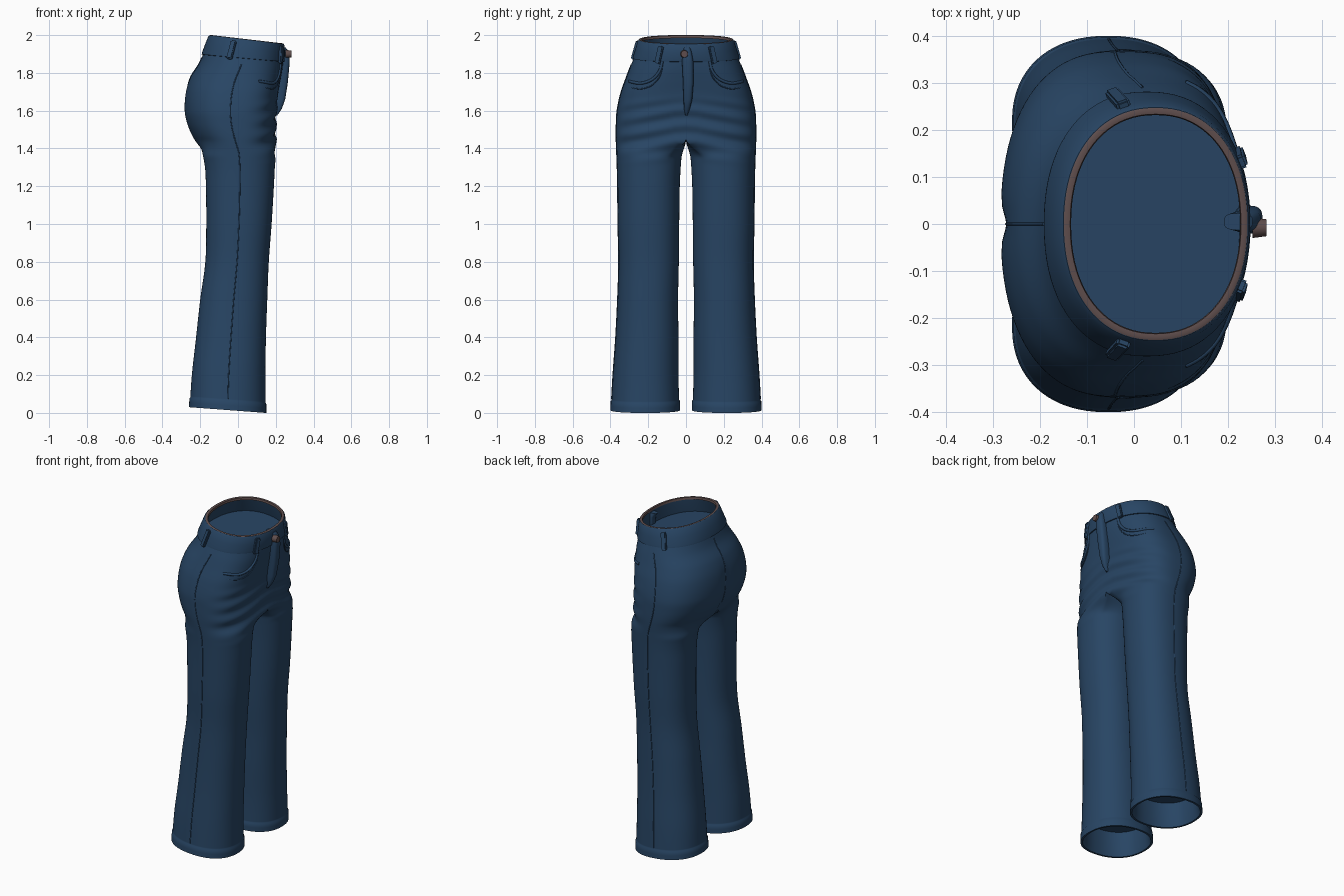
import bpy, bmesh, math
from mathutils import Vector, Matrix

if "Cube" in bpy.data.objects:
    bpy.data.objects.remove(bpy.data.objects["Cube"])

def material(name, rgb):
    m = bpy.data.materials.new(name)
    m.diffuse_color = (*rgb, 1)
    m.use_nodes = True
    m.node_tree.nodes["Principled BSDF"].inputs["Base Color"].default_value = m.diffuse_color
    return m

DENIM = material("denim blue", (0.021, 0.060, 0.128))
BROWN = material("brown lining", (0.115, 0.076, 0.074))

# Height, front x, back x, outer y, inner leg y
ROWS = [(0.0, .146, -.256, .397, .035), (0.2, .145, -.243, .386, .040),
        (0.4, .148, -.222, .372, .040), (0.6, .155, -.200, .362, .042),
        (0.8, .163, -.173, .356, .038), (1.0, .178, -.168, .360, .036),
        (1.2, .190, -.170, .362, .033), (1.3, .195, -.175, .364, .028),
        (1.38, .200, -.192, .367, .022), (1.43, .200, -.222, .369, .020),
        (1.47, .200, -.245, .370, .020), (1.53, .200, -.270, .369, .02),
        (1.6, .204, -.284, .365, .02), (1.7, .213, -.277, .344, .02),
        (1.78, .225, -.250, .318, .02), (1.85, .235, -.205, .294, .02),
        (1.92, .240, -.178, .268, .02), (2.0, .240, -.148, .246, .02)]
CROTCH = 1.45
K, M = 48, 24

def ease(a, b, z):
    t = max(0, min(1, (z - a) / (b - a)))
    return t * t * (3 - 2 * t)

def section(z):
    """Smooth interpolation of the profile table."""
    i = max(k for k in range(len(ROWS) - 1) if ROWS[k][0] <= z or k == 0)
    a, b = ROWS[i], ROWS[i + 1]
    p, q = ROWS[max(i - 1, 0)], ROWS[min(i + 2, len(ROWS) - 1)]
    h = b[0] - a[0]
    t = (z - a[0]) / h
    out = []
    for c in range(1, 5):
        m0 = (b[c] - p[c]) / (b[0] - p[0]) * h
        m1 = (q[c] - a[c]) / (q[0] - a[0]) * h
        out.append((2*t**3 - 3*t*t + 1) * a[c] + (t**3 - 2*t*t + t) * m0
                   + (3*t*t - 2*t**3) * b[c] + (t**3 - t*t) * m1)
    return out

def power(v, n):
    return math.copysign(abs(v) ** (2 / n), v)

def exponents(z):
    hip = ease(1.35, 1.5, z) * (1 - ease(1.7, 1.95, z))
    return 2.2 + 0.8 * hip, 2.2 + 0.2 * hip

def tilt(x, z, xf, xb):
    f = (x - xb) / (xf - xb)
    return z + 0.03 * (1 - f) * (1 - ease(0, .4, z)) - 0.045 * f * ease(1.6, 2.0, z)

def torso_point(z, ang, off=0.0):
    """Point on the hip outline, ang 90 = front, 0 = +y side, -90 = back."""
    xf, xb, yo, _ = section(z)
    cx, hx = (xf + xb) / 2, (xf - xb) / 2 + off
    s, c = math.sin(math.radians(ang)), math.cos(math.radians(ang))
    n = exponents(z)[0 if s > 0 else 1]
    x, y = cx + hx * power(s, n), (yo + off) * power(c, n)
    return Vector((x, y, tilt(x, z, xf, xb)))

def half_ring(z, off=0.0):
    """One leg's outline, which opens into half of the hips above the crotch."""
    xf, xb, yo, yi = section(z)
    blend = ease(1.35, CROTCH, z)
    cx, hx = (xf + xb) / 2, (xf - xb) / 2 + off
    cy, hy = (yo + yi) / 2, (yo - yi) / 2 + off
    fold = ease(1.3, 1.42, z) * (1 - ease(1.58, 1.7, z))
    pts = []
    for i in range(K + M):
        if i <= K:
            phi = 125 - 250 * i / K
            t = torso_point(z, 90 - 180 * i / K, off)
            tx, ty = t.x, t.y
        else:
            v = (i - K) / M
            phi = -125 - 110 * v
            tx, ty = xb + (xf - xb) * v, 0
        r = math.radians(phi)
        lx, ly = cx + hx * power(math.sin(r), 2.25), cy + hy * power(math.cos(r), 2.25)
        x, y = lx + (tx - lx) * blend, ly + (ty - ly) * blend
        # Cloth folds at the front and the cleft at the back
        if x > cx and i <= K:
            x += .006 * fold * math.sin(z * 75 + 14 * y) * ease(cx, xf, x)
        elif i <= K:
            x += .014 * math.exp(-(y / .03) ** 2) * ease(1.4, 1.48, z) * (1 - ease(1.6, 1.8, z))
        pts.append(Vector((x, y, tilt(x, z, xf, xb))))
    return pts

def finish(bm, name, mat, angle=40):
    bmesh.ops.remove_doubles(bm, verts=bm.verts, dist=1e-5)
    bmesh.ops.recalc_face_normals(bm, faces=bm.faces)
    me = bpy.data.meshes.new(name)
    bm.to_mesh(me)
    bm.free()
    me.materials.append(mat)
    ob = bpy.data.objects.new(name, me)
    bpy.context.collection.objects.link(ob)
    bpy.ops.object.select_all(action='DESELECT')
    ob.select_set(True)
    bpy.context.view_layer.objects.active = ob
    bpy.ops.object.shade_smooth_by_angle(angle=math.radians(angle))
    return ob

def loft(bm, rings, cap_start=False, cap_end=False, skip=lambda r, i: False):
    vs = [[bm.verts.new(p) for p in ring] for ring in rings]
    n = len(vs[0])
    for r in range(len(vs) - 1):
        for i in range(n):
            if not skip(r, i):
                bm.faces.new((vs[r][i], vs[r][(i+1) % n], vs[r+1][(i+1) % n], vs[r+1][i]))
    if cap_start:
        bm.faces.new(vs[0])
    if cap_end:
        bm.faces.new(vs[-1])

def tube(name, pts, radius, mat=DENIM):
    cu = bpy.data.curves.new(name, 'CURVE')
    cu.dimensions = '3D'
    cu.bevel_depth, cu.bevel_resolution, cu.use_fill_caps = radius, 2, True
    sp = cu.splines.new('POLY')
    sp.points.add(len(pts) - 1)
    for p, c in zip(sp.points, pts):
        p.co = (*c, 1)
    cu.materials.append(mat)
    ob = bpy.data.objects.new(name, cu)
    bpy.context.collection.objects.link(ob)

# Legs and seat, with turned-in hems
levels = [0, .025, .048, .054] + [.06 + .01 * i for i in range(188)]
bm = bmesh.new()
for side in (1, -1):
    rings = [half_ring(.16, -.012), half_ring(.03, -.014), half_ring(0, -.008)]
    heights = [0, 0, 0] + levels
    rings += [half_ring(z, .004 if z < .05 else 0) for z in levels]
    rings = [[Vector((p.x, p.y * side, p.z)) for p in ring] for ring in rings]
    loft(bm, rings, cap_start=True,
         skip=lambda r, i: i >= K and heights[r] >= CROTCH - 1e-6)
finish(bm, "legs_and_seat", DENIM, 50)

# Waistband with inner wall and closed floor
def waist_ring(z, off):
    half = [torso_point(z, 90 - 180 * i / 40, off) for i in range(41)]
    return half + [Vector((p.x, -p.y, p.z)) for p in half[-2:0:-1]]

bm = bmesh.new()
loft(bm, [waist_ring(z, o) for z, o in ((1.895, -.004), (1.897, .006), (1.905, .008), (1.95, .008),
     (1.99, .007), (1.999, .002), (1.998, -.010), (1.96, -.012), (1.90, -.014))], cap_end=True)
finish(bm, "waistband", DENIM)

# Brown rim lining
rim = []
for o, dz in ((.003, -.006), (.003, 0), (-.003, .003), (-.012, .001), (-.014, -.012)):
    rim.append([p + Vector((0, 0, dz - .002)) for p in waist_ring(2.0, o)])
bm = bmesh.new()
loft(bm, rim)
finish(bm, "waist_rim_lining", BROWN)

# Belt loops
def belt_loop(name, ang, side):
    lo, hi = torso_point(1.885, ang, .010), torso_point(1.985, ang, .012)
    tan = torso_point(1.93, ang + 2) - torso_point(1.93, ang - 2)
    for v in (lo, hi, tan):
        v.y *= side
    up = (hi - lo).normalized()
    out = tan.cross(up).normalized()
    tan = up.cross(out)
    rot = Matrix((tan, out, up)).transposed().to_4x4()
    bm = bmesh.new()
    bmesh.ops.create_cube(bm, size=1, matrix=Matrix.Translation((lo + hi) / 2) @ rot
                          @ Matrix.Diagonal((.03, .02, (hi - lo).length, 1)))
    bmesh.ops.bevel(bm, geom=bm.edges[:], offset=.005, segments=2, affect='EDGES')
    finish(bm, name, DENIM)

for side, label in ((1, "left"), (-1, "right")):
    belt_loop("front_belt_loop_" + label, 62, side)
    belt_loop("side_belt_loop_" + label, -16, side)

# Fly placket: height, outer x, centre y, half width
bm = bmesh.new()
rings = []
for z, x, y, w in ((1.935, .252, .005, .018), (1.91, .270, .006, .024), (1.86, .274, .009, .030),
                   (1.75, .264, .012, .028), (1.66, .250, .010, .023), (1.61, .232, .005, .016),
                   (1.575, .208, .002, .006)):
    ring = []
    for k in range(20):
        a = 2 * math.pi * k / 20
        ring.append(Vector((x - .03 + .03 * power(math.cos(a), 3), y + w * power(math.sin(a), 3), z)))
    rings.append(ring)
loft(bm, rings, True, True)
finish(bm, "fly_placket", DENIM)

# Waist button
bm = bmesh.new()
bmesh.ops.create_cone(bm, cap_ends=True, segments=24, radius1=.022, radius2=.018, depth=.03,
                      matrix=Matrix.Translation((.267, -.008, 1.9)) @ Matrix.Rotation(math.pi / 2, 4, 'Y'))
finish(bm, "waist_button", BROWN)

# Curved pocket edges and side seams
def front_point(y, z):
    xf, xb, yo, _ = section(z + .025)
    n = exponents(z + .025)[0]
    x = (xf + xb) / 2 + (xf - xb) / 2 * (1 - min(1, abs(y) / yo) ** n) ** (1 / n)
    return Vector((x, y, z))

def smooth_path(pts, steps=8):
    out = []
    for i in range(len(pts) - 1):
        p = [Vector(pts[max(0, min(len(pts) - 1, i + k))]) for k in (-1, 0, 1, 2)]
        for s in range(steps):
            t = s / steps
            out.append(.5 * (2*p[1] + (p[2]-p[0])*t + (2*p[0]-5*p[1]+4*p[2]-p[3])*t*t
                             + (3*p[1]-p[0]-3*p[2]+p[3])*t**3))
    return out + [Vector(pts[-1])]

MOUTH = [(.125, 1.865), (.14, 1.81), (.18, 1.765), (.24, 1.745), (.30, 1.755)]
for side, label in ((1, "left"), (-1, "right")):
    tube("pocket_edge_" + label, [front_point(y * side, z) for y, z in smooth_path(MOUTH)], .008)
    tube("pocket_stitch_" + label,
         [front_point(y * side, z - .03) for y, z in smooth_path(MOUTH)], .003)
    seam = [half_ring(.06 + .04 * i)[K // 2] for i in range(46)]
    tube("side_seam_" + label, [(p.x, p.y * side, p.z) for p in seam], .003)

# Centre back seam
tube("back_seam", [half_ring(1.5 + .02 * i)[K] for i in range(20)], .003)
